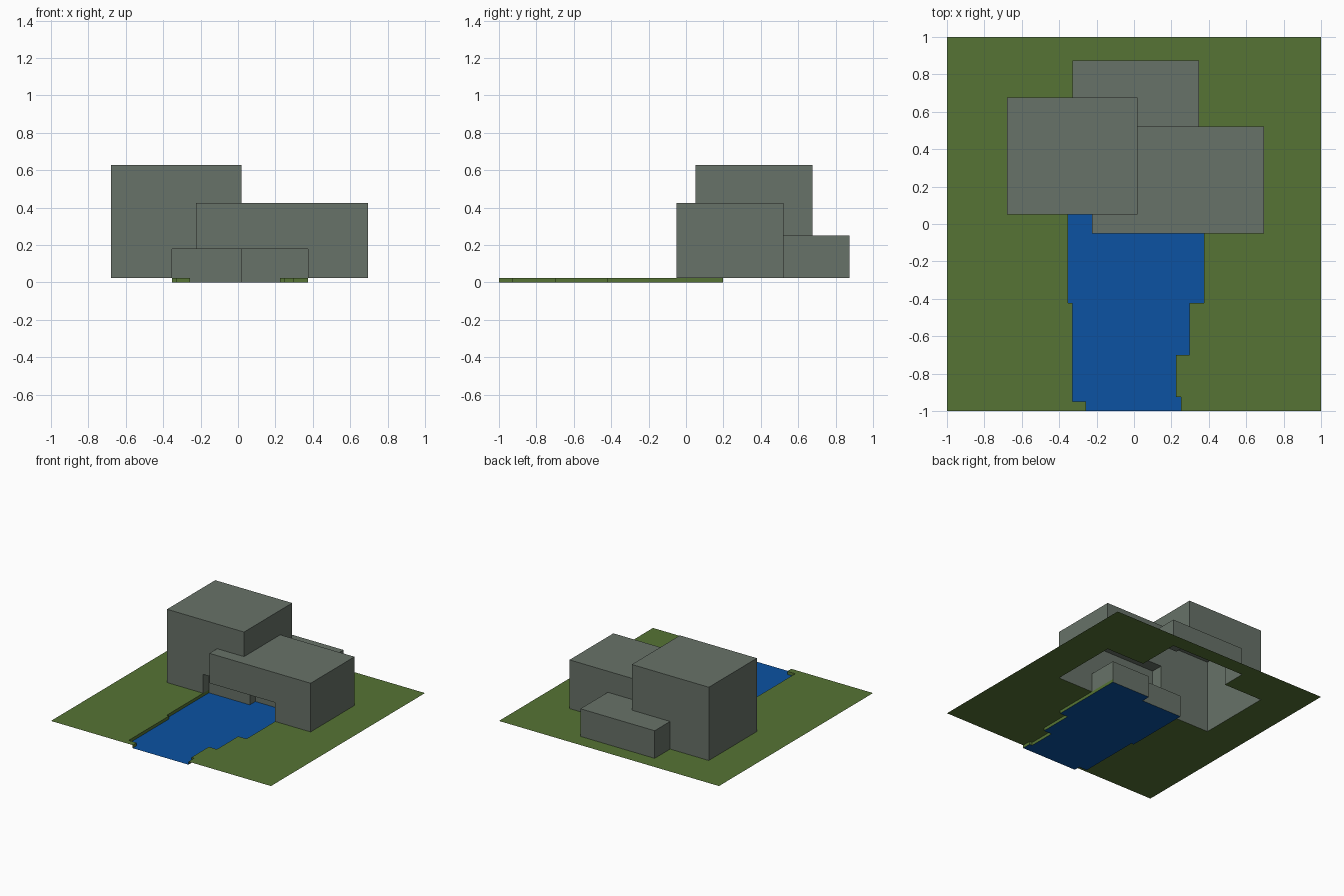
import bpy, bmesh
from mathutils import Vector

if "Cube" in bpy.data.objects:
    bpy.data.objects.remove(bpy.data.objects["Cube"])

G = 0.025   # ground level, water lies at z = 0


def material(name, rgb):
    m = bpy.data.materials.new(name)
    m.diffuse_color = (*rgb, 1)
    m.use_nodes = True
    m.node_tree.nodes["Principled BSDF"].inputs["Base Color"].default_value = m.diffuse_color
    return m


grass = material("grass_green", (0.093, 0.175, 0.035))
blue = material("water_blue", (0.0035, 0.085, 0.36))
grey = material("stone_grey", (0.137, 0.168, 0.138))

# rock blocks: x0, x1, y0, y1, top
BLOCKS = [(-0.68, 0.02, 0.05, 0.675, 0.627),
          (-0.225, 0.695, -0.05, 0.52, 0.425),
          (-0.328, 0.347, 0.45, 0.875, 0.252)]
# cave mouth footprints, and river strips running to the front edge
CAVE_TOP = 0.18
CAVE = [(-0.352, 0.02, -0.05, 0.125), (0.02, 0.373, -0.05, 0.197)]
RIVER = CAVE + [(-0.352, 0.373, -0.423, -0.05),
                (-0.33, 0.298, -0.70, -0.423),
                (-0.33, 0.225, -0.925, -0.70),
                (-0.33, 0.25, -0.948, -0.925),
                (-0.257, 0.25, -1.0, -0.948)]


def within(p, rects):
    return any(r[0] < p[0] < r[1] and r[2] < p[1] < r[3] for r in rects)


def in_rock(p):
    if p[2] < CAVE_TOP and within(p, CAVE):
        return False
    return p[2] > G and any(within(p, [b]) and p[2] < b[4] for b in BLOCKS)


rects = BLOCKS + RIVER
XS = sorted({-1.0, 1.0, *(v for r in rects for v in r[:2])})
YS = sorted({-1.0, 1.0, *(v for r in rects for v in r[2:4])})
ZS = sorted({0.0, G, CAVE_TOP, *(b[4] for b in BLOCKS)})


def cells(zs):
    for x in zip(XS, XS[1:]):
        for y in zip(YS, YS[1:]):
            for z in zip(zs, zs[1:]):
                yield x, y, z


def side(cell, axis, end, flip=False):
    """One face of a cell, wound outward (or inward when flipped)."""
    a, b = (axis + 1) % 3, (axis + 2) % 3
    pts = []
    for i, j in ((0, 0), (1, 0), (1, 1), (0, 1)):
        p = [0, 0, 0]
        p[axis], p[a], p[b] = cell[axis][end], cell[a][i], cell[b][j]
        pts.append(tuple(p))
    return pts if (end == 1) != flip else pts[::-1]


def middle(cell):
    return Vector([(lo + hi) / 2 for lo, hi in cell])


def beyond(cell, axis, end):
    p = middle(cell)
    p[axis] = cell[axis][end] + (0.0005 if end else -0.0005)
    return p


def build(name, quads, mat):
    bm = bmesh.new()
    for q in quads:
        bm.faces.new([bm.verts.new(p) for p in q])
    bmesh.ops.remove_doubles(bm, verts=bm.verts, dist=0.0001)
    me = bpy.data.meshes.new(name)
    bm.to_mesh(me)
    bm.free()
    me.materials.append(mat)
    bpy.context.collection.objects.link(bpy.data.objects.new(name, me))


ground, water, rock = [], [], []

# ground sheet, water floor and river banks
for c in cells([0.0, G]):
    m = middle(c)
    if not within(m, RIVER):
        if not within(m, BLOCKS):
            ground.append(side(c, 2, 1))
        continue
    water.append(side(c, 2, 0, True))
    for axis in (0, 1):
        for end in (0, 1):
            p = beyond(c, axis, end)
            if within(p, RIVER) or abs(p.y) > 1:
                continue
            # the cave's back walls are rock down to the water
            back = p.y > 0 and (axis == 1 or abs(p.x) < 0.1)
            (rock if back else ground).append(side(c, axis, end, True))

# merged rock blocks with the cave hollowed out, open underneath
for c in cells(ZS[1:]):
    if not in_rock(middle(c)):
        continue
    for axis in range(3):
        for end in (0, 1):
            if axis == 2 and end == 0 and c[2][0] == G:
                continue
            if not in_rock(beyond(c, axis, end)):
                rock.append(side(c, axis, end))

build("grass_ground", ground, grass)
build("river_water", water, blue)
build("rock_blocks_with_cave", rock, grey)
